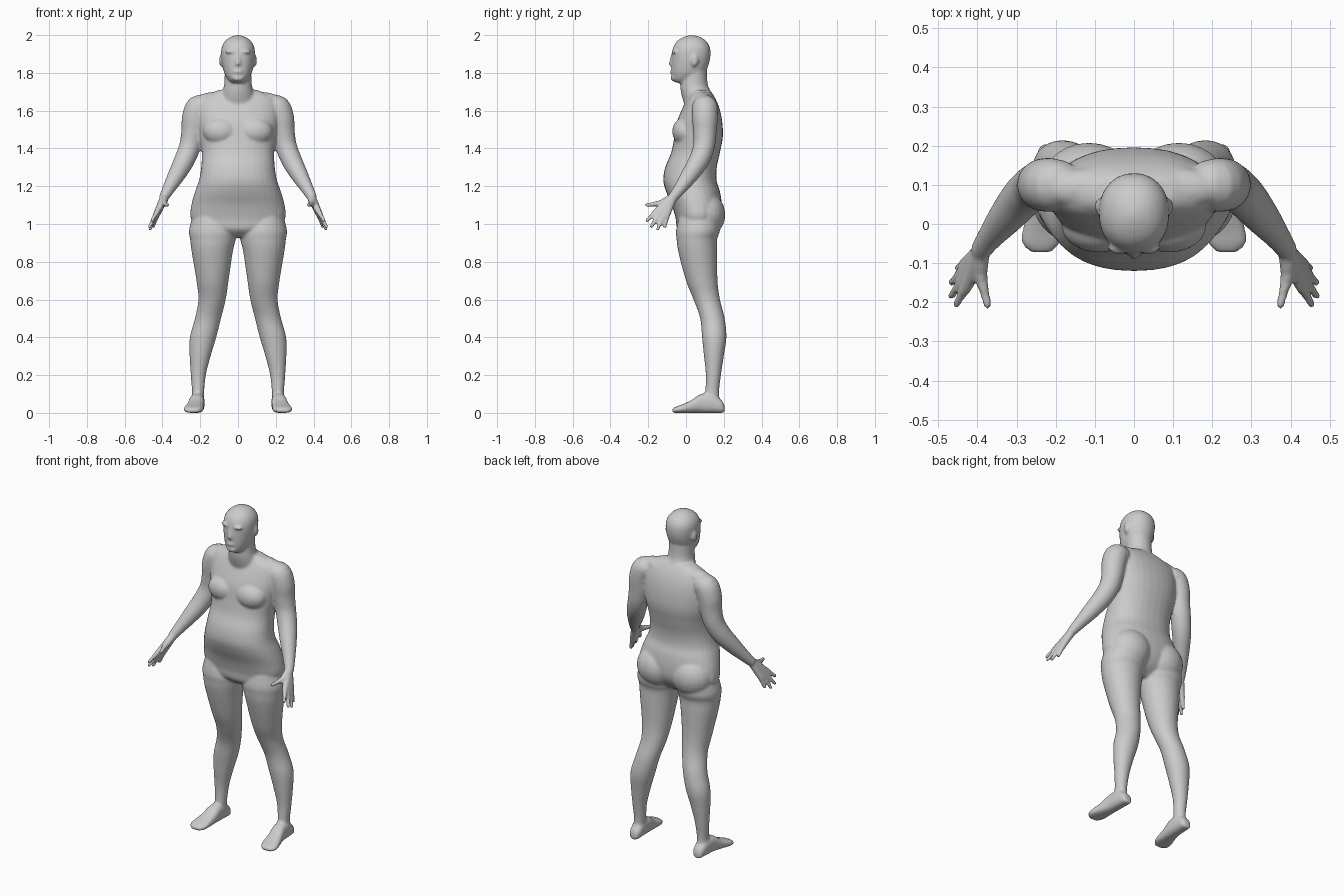
import bpy, bmesh, math
from mathutils import Vector

bm = bmesh.new()
SEG = 32


def spline(keys, steps=5):
    """Catmull-Rom interpolation of equal-length tuples."""
    out = []
    for i in range(len(keys) - 1):
        p0, p1 = keys[max(i - 1, 0)], keys[i]
        p2, p3 = keys[i + 1], keys[min(i + 2, len(keys) - 1)]
        for s in range(steps):
            t = s / steps
            out.append(tuple(
                b + 0.5 * t * (c - a + t * (2*a - 5*b + 4*c - d + t * (3*(b - c) + d - a)))
                for a, b, c, d in zip(p0, p1, p2, p3)))
    return out + [tuple(keys[-1])]


def skin(rings, side=1, power=2.0):
    """Closed surface through rings of (centre, half axis u, half axis v)."""
    loops = []
    for c, u, v in rings:
        loop = []
        for k in range(SEG):
            a = 2 * math.pi * k / SEG
            ca, sa = math.cos(a), math.sin(a)
            p = (c + u * math.copysign(abs(ca) ** (2 / power), ca)
                 + v * math.copysign(abs(sa) ** (2 / power), sa))
            loop.append(bm.verts.new((p.x * side, p.y, p.z)))
        loops.append(loop)
    for a, b in zip(loops, loops[1:]):
        for k in range(SEG):
            j = (k + 1) % SEG
            bm.faces.new((a[k], a[j], b[j], b[k]))
    bm.faces.new(loops[0][::-1])
    bm.faces.new(loops[-1])


def column(keys, side=1, power=2.0):
    """Stacked level sections: (z, x0, x1, y0, y1)."""
    skin([(Vector(((x0 + x1) / 2, (y0 + y1) / 2, z)),
           Vector(((x1 - x0) / 2, 0, 0)), Vector((0, (y1 - y0) / 2, 0)))
          for z, x0, x1, y0, y1 in spline(keys)], side, power)


def tube(keys, side=1):
    """Round limb along a path: (x, y, z, radius)."""
    pts = spline(keys)
    rings = []
    for i, p in enumerate(pts):
        t = Vector(pts[min(i + 1, len(pts) - 1)][:3]) - Vector(pts[max(i - 1, 0)][:3])
        u = t.cross(Vector((0, 1, 0.3))).normalized()
        v = t.normalized().cross(u)
        rings.append((Vector(p[:3]), u * p[3], v * p[3]))
    skin(rings, side)
    ball(pts[-1][:3], (pts[-1][3],) * 3, side)


def ball(c, r, side=1):
    """Ellipsoid."""
    new = bmesh.ops.create_uvsphere(bm, u_segments=24, v_segments=14, radius=1)['verts']
    for v in new:
        v.co = Vector(((c[0] + v.co.x * r[0]) * side, c[1] + v.co.y * r[1], c[2] + v.co.z * r[2]))


# torso: z, half width, front, back
torso = [(0.93, 0.10, 0.00, 0.10), (0.97, 0.20, -0.045, 0.15), (1.03, 0.25, -0.055, 0.185),
         (1.10, 0.247, -0.075, 0.19), (1.17, 0.228, -0.105, 0.18), (1.23, 0.207, -0.12, 0.162),
         (1.30, 0.195, -0.11, 0.163), (1.38, 0.192, -0.078, 0.18), (1.46, 0.205, -0.062, 0.195),
         (1.54, 0.215, -0.048, 0.192), (1.61, 0.215, -0.02, 0.178), (1.66, 0.20, 0.005, 0.158),
         (1.69, 0.15, 0.02, 0.14), (1.71, 0.10, 0.03, 0.125)]
column([(z, -w, w, f, b) for z, w, f, b in torso], power=2.25)

# neck
column([(1.62, -0.10, 0.10, -0.005, 0.15), (1.69, -0.085, 0.085, -0.025, 0.135),
        (1.74, -0.073, 0.073, -0.03, 0.115), (1.82, -0.07, 0.07, -0.02, 0.11)])

# head: z, half width, front, back
head = [(1.748, 0.032, -0.055, 0.02), (1.765, 0.052, -0.072, 0.06), (1.80, 0.073, -0.076, 0.10),
        (1.85, 0.085, -0.077, 0.122), (1.90, 0.09, -0.075, 0.13), (1.94, 0.085, -0.066, 0.125),
        (1.97, 0.067, -0.045, 0.105), (1.99, 0.04, -0.012, 0.075), (2.0, 0.008, 0.02, 0.035)]
column([(z, -w, w, f, b) for z, w, f, b in head], power=2.15)
tube([(0, -0.068, 1.90, 0.009), (0, -0.074, 1.87, 0.012), (0, -0.078, 1.85, 0.014)])  # nose
ball((0, -0.072, 1.806), (0.026, 0.013, 0.011))  # lips
ball((0, -0.066, 1.772), (0.03, 0.016, 0.016))   # chin

for s in (1, -1):
    ball((0.038, -0.062, 1.912), (0.032, 0.015, 0.010), s)   # brow
    ball((0.09, 0.045, 1.865), (0.010, 0.020, 0.032), s)     # ear
    ball((0.09, -0.005, 1.49), (0.095, 0.068, 0.075), s)     # chest
    ball((0.115, 0.10, 1.05), (0.125, 0.108, 0.12), s)       # buttock
    ball((0.10, 0.09, 1.655), (0.13, 0.055, 0.045), s)       # shoulder slope

    # leg: z, inner, outer, front, back
    column([(1.06, 0.06, 0.235, -0.03, 0.17), (0.97, 0.008, 0.259, -0.052, 0.18),
            (0.92, 0.012, 0.254, -0.05, 0.165), (0.85, 0.028, 0.245, -0.04, 0.165),
            (0.70, 0.05, 0.22, 0.0, 0.167), (0.60, 0.065, 0.21, 0.04, 0.18),
            (0.50, 0.09, 0.228, 0.075, 0.205), (0.40, 0.115, 0.255, 0.085, 0.214),
            (0.30, 0.145, 0.256, 0.095, 0.20), (0.20, 0.17, 0.25, 0.105, 0.185),
            (0.10, 0.18, 0.243, 0.10, 0.175), (0.04, 0.182, 0.247, 0.08, 0.188)], s)

    # foot: centre x, y, half width, height
    foot = [(0.213, 0.204, 0.018, 0.035), (0.213, 0.19, 0.032, 0.065), (0.215, 0.14, 0.038, 0.10),
            (0.218, 0.08, 0.041, 0.10), (0.226, 0.03, 0.046, 0.068), (0.234, -0.02, 0.052, 0.045),
            (0.238, -0.05, 0.048, 0.034), (0.238, -0.073, 0.026, 0.022)]
    skin([(Vector((x, y, h / 2)), Vector((w, 0, 0)), Vector((0, 0, h / 2)))
          for x, y, w, h in spline(foot)], s, 2.5)

    # arm
    tube([(0.17, 0.10, 1.61, 0.06), (0.208, 0.10, 1.615, 0.068), (0.229, 0.10, 1.56, 0.068),
          (0.238, 0.10, 1.49, 0.062), (0.255, 0.095, 1.41, 0.057), (0.285, 0.068, 1.335, 0.054),
          (0.325, 0.02, 1.26, 0.046), (0.365, -0.03, 1.19, 0.034), (0.39, -0.065, 1.145, 0.027)], s)

    # palm and fingers: knuckle, tip
    for k, t in (((0.425, -0.155, 1.070), (0.455, -0.207, 1.018)),
                 ((0.433, -0.140, 1.053), (0.468, -0.185, 0.985)),
                 ((0.435, -0.120, 1.043), (0.466, -0.150, 0.973)),
                 ((0.430, -0.100, 1.045), (0.450, -0.112, 0.985))):
        mid = tuple((a + b) / 2 for a, b in zip(k, t))
        tube([(0.39, -0.07, 1.14, 0.023), k + (0.016,), mid + (0.012,), t + (0.010,)], s)
    tube([(0.392, -0.075, 1.135, 0.024), (0.392, -0.13, 1.112, 0.018),
          (0.383, -0.17, 1.105, 0.013), (0.374, -0.207, 1.10, 0.011)], s)  # thumb

bmesh.ops.recalc_face_normals(bm, faces=bm.faces)
mesh = bpy.data.meshes.new("body")
bm.to_mesh(mesh)
bm.free()

grey = bpy.data.materials.new("plain grey")
grey.diffuse_color = (0.6, 0.6, 0.6, 1)
mesh.materials.append(grey)
body = bpy.data.objects.new("body", mesh)
bpy.context.collection.objects.link(body)

# fuse the parts into one skin and soften the joins
fuse = body.modifiers.new("fuse", 'REMESH')
fuse.mode = 'VOXEL'
fuse.voxel_size = 0.0075
fuse.use_smooth_shade = True
soften = body.modifiers.new("soften", 'SMOOTH')
soften.factor = 0.5
soften.iterations = 5
